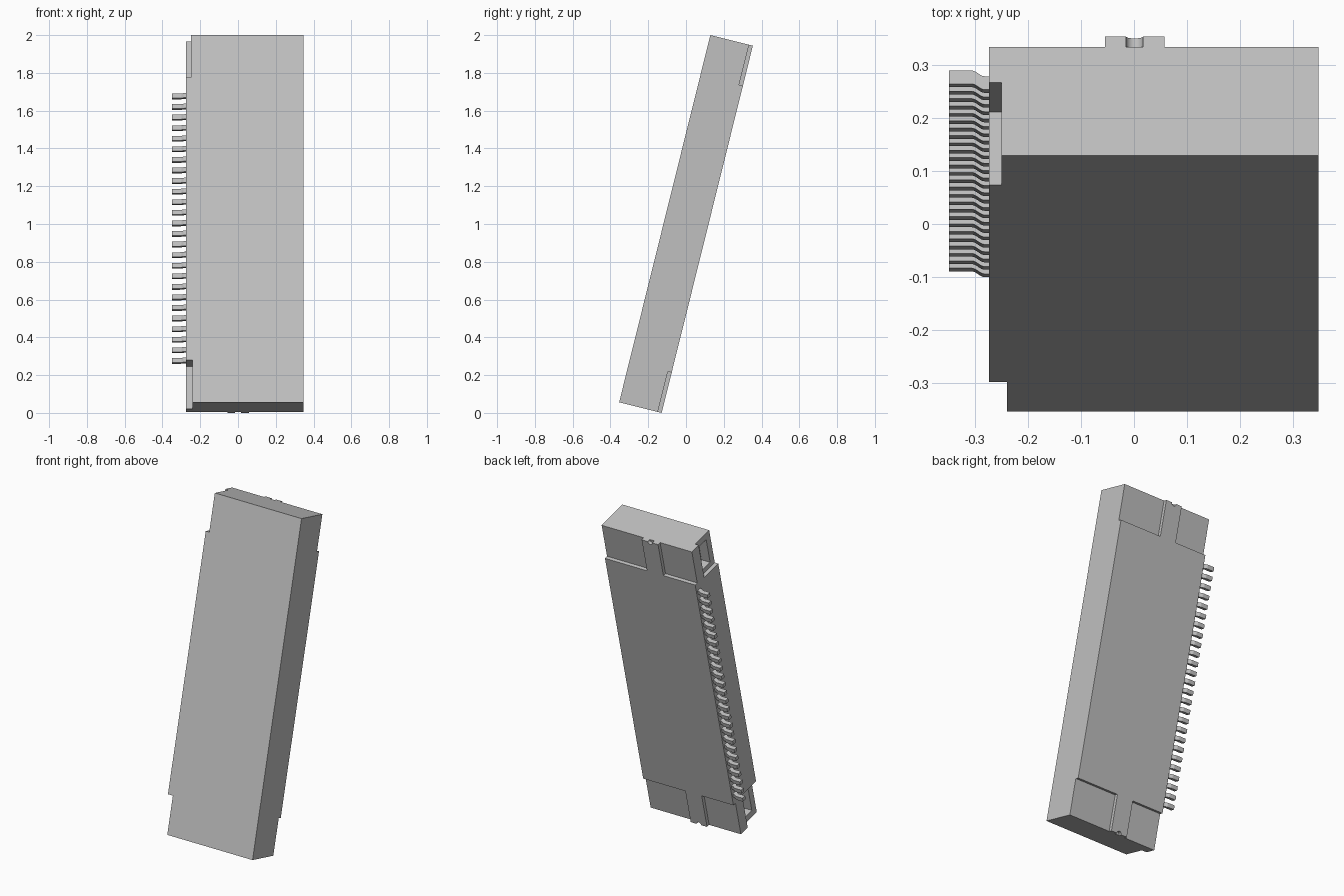
import bpy, bmesh, math
from mathutils import Matrix, Vector

cube = bpy.data.objects.get("Cube")
if cube:
    bpy.data.objects.remove(cube, do_unlink=True)

# Housing frame: x across, y through the thickness, z along the length, then leaned back
LENGTH, THICK = 2.003, 0.232
LEFT, RIGHT = -0.274, 0.348
RECESS = THICK - 0.021
LEAN = Matrix.Translation((0, -0.354, 0.056)) @ Matrix.Rotation(math.radians(-13.95), 4, 'X')

grey = bpy.data.materials.new("light grey")
grey.use_nodes = True
color = (0.53, 0.53, 0.53, 1)
grey.diffuse_color = color
grey.node_tree.nodes["Principled BSDF"].inputs["Base Color"].default_value = color


def make_object(name, bm):
    bmesh.ops.recalc_face_normals(bm, faces=bm.faces)
    mesh = bpy.data.meshes.new(name)
    bm.to_mesh(mesh)
    bm.free()
    mesh.materials.append(grey)
    obj = bpy.data.objects.new(name, mesh)
    bpy.context.collection.objects.link(obj)
    return obj


def box(name, xs, ys, zs):
    bm = bmesh.new()
    spans = (xs, ys, zs)
    size = [max(s) - min(s) for s in spans]
    middle = [sum(s) / 2 for s in spans]
    bmesh.ops.create_cube(bm, size=1, matrix=Matrix.Translation(middle) @ Matrix.Diagonal((*size, 1)))
    return make_object(name, bm)


def cut(target, cutter):
    cutter.hide_render = True
    mod = target.modifiers.new("cut", 'BOOLEAN')
    mod.operation, mod.solver, mod.object = 'DIFFERENCE', 'EXACT', cutter
    bpy.context.view_layer.update()
    graph = bpy.context.evaluated_depsgraph_get()
    result = bpy.data.meshes.new_from_object(target.evaluated_get(graph))
    target.modifiers.clear()
    target.data = result
    bpy.data.objects.remove(cutter, do_unlink=True)


# Housing
housing = box("housing", (LEFT, RIGHT), (0, THICK), (0, LENGTH))
for at_top in (False, True):
    def along(a, b):
        return (LENGTH - b, LENGTH - a) if at_top else (a, b)

    # Recessed end faces on either side of the central rib
    for xs in ((LEFT - 0.1, -0.055), (0.058, RIGHT + 0.1)):
        cut(housing, box("cutter", xs, (RECESS, THICK + 0.1), along(-0.1, 0.22)))
    # Corner notch with a side pocket
    wall = -0.25 if at_top else -0.24
    cut(housing, box("cutter", (LEFT - 0.1, wall), (-0.1, 0.142), along(-0.1, 0.23)))
    cut(housing, box("cutter", (LEFT - 0.1, wall + 0.06), (0.04, 0.132), along(0.04, 0.2)))
    # Half-round notch in the end of the rib
    bm = bmesh.new()
    place = Matrix.Translation((0.001, RECESS + 0.05, LENGTH if at_top else 0))
    bmesh.ops.create_cone(bm, cap_ends=True, segments=32, radius1=0.016, radius2=0.016, depth=0.1,
                          matrix=place @ Matrix.Rotation(math.pi / 2, 4, 'X'))
    cut(housing, make_object("cutter", bm))
housing.data.transform(LEAN)

# Contacts: bent strips along the side of the housing
PINS, PITCH, WIDTH, GAUGE = 26, 0.0577, 0.025, 0.026
path = [(-0.26, 0)]
for i in range(9):
    f = i / 8
    path.append((-0.282 - 0.024 * f, 0.011 * (0.5 - 0.5 * math.cos(math.pi * f))))
path.append((-0.349, 0.011))
back = THICK - 0.011
outline = [(x, back + d) for x, d in path] + [(x, back + d - GAUGE) for x, d in reversed(path)]
bm = bmesh.new()
for n in range(PINS):
    z = LENGTH / 2 + (n - (PINS - 1) / 2) * PITCH - WIDTH / 2
    face = bm.faces.new([bm.verts.new((x, y, z)) for x, y in outline])
    ext = bmesh.ops.extrude_face_region(bm, geom=[face])
    new = [v for v in ext["geom"] if isinstance(v, bmesh.types.BMVert)]
    bmesh.ops.translate(bm, verts=new, vec=Vector((0, 0, WIDTH)))
contacts = make_object("contacts", bm)
contacts.data.transform(LEAN)

# Smooth curved surfaces, keep edges sharp
for obj in (housing, contacts):
    bpy.ops.object.select_all(action='DESELECT')
    obj.select_set(True)
    bpy.context.view_layer.objects.active = obj
    bpy.ops.object.shade_smooth_by_angle(angle=math.radians(30))
